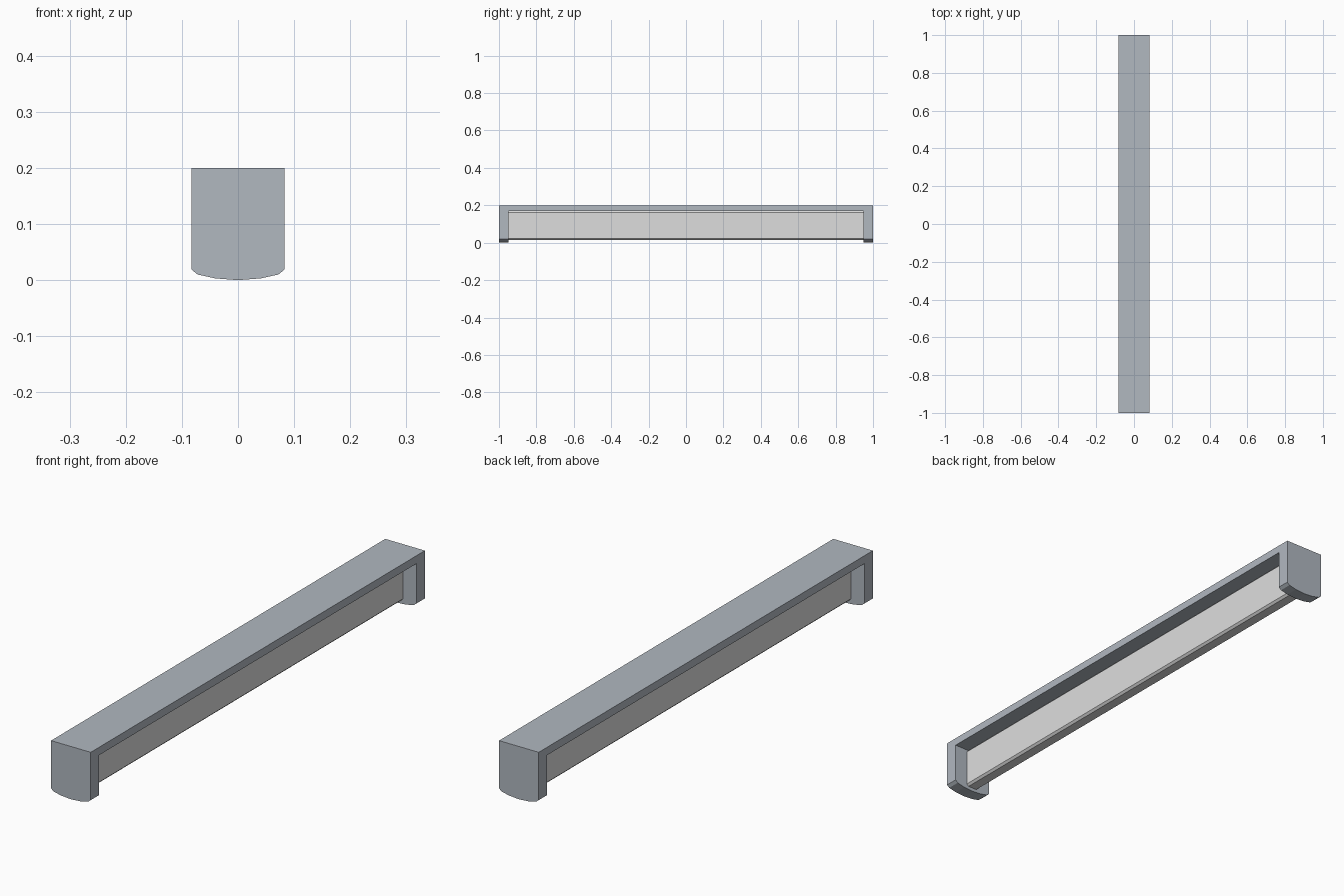
import bpy, bmesh

cube = bpy.data.objects.get("Cube")
if cube:
    bpy.data.objects.remove(cube, do_unlink=True)


def material(name, rgb):
    m = bpy.data.materials.new(name)
    m.use_nodes = True
    m.diffuse_color = (*rgb, 1)
    m.node_tree.nodes["Principled BSDF"].inputs["Base Color"].default_value = (*rgb, 1)
    return m


def extrude_profile(name, half, half_length, mat):
    """Mirror a half outline (x, z) and extrude it along y."""
    outline = half + [(-x, z) for x, z in reversed(half) if x > 0]
    bm = bmesh.new()
    face = bm.faces.new([bm.verts.new((x, -half_length, z)) for x, z in outline])
    geom = bmesh.ops.extrude_face_region(bm, geom=[face])["geom"]
    verts = [v for v in geom if isinstance(v, bmesh.types.BMVert)]
    bmesh.ops.translate(bm, verts=verts, vec=(0, 2 * half_length, 0))
    bmesh.ops.recalc_face_normals(bm, faces=bm.faces[:])
    mesh = bpy.data.meshes.new(name)
    bm.to_mesh(mesh)
    bm.free()
    mesh.materials.append(mat)
    obj = bpy.data.objects.new(name, mesh)
    bpy.context.collection.objects.link(obj)
    return obj


grey = material("blue grey metal", (0.44, 0.48, 0.53))
pale = material("pale diffuser", (0.73, 0.73, 0.73))

HALF_WIDTH, TOP, ROOF = 0.083, 0.2, 0.17
INNER = 0.95

# Housing: one bar with a bowed underside, opened between the end caps
housing = extrude_profile("housing", [
    (0, 0), (0.04, 0.003), (0.072, 0.01), (HALF_WIDTH, 0.019), (HALF_WIDTH, TOP),
], 1, grey)
cutter = extrude_profile("slot_cutter", [(0.2, -0.1), (0.2, ROOF)], INNER, grey)
cut = housing.modifiers.new("slot", "BOOLEAN")
cut.operation = "DIFFERENCE"
cut.solver = "EXACT"
cut.object = cutter
bpy.context.view_layer.objects.active = housing
housing.select_set(True)
bpy.ops.object.modifier_apply(modifier=cut.name)
bpy.data.objects.remove(cutter, do_unlink=True)

# Diffuser: narrow panel with chamfered long edges, held between the caps
HALF_PANEL, BOTTOM, CHAMFER = 0.027, 0.014, 0.008
extrude_profile("diffuser_panel", [
    (HALF_PANEL - CHAMFER, BOTTOM), (HALF_PANEL, BOTTOM + CHAMFER),
    (HALF_PANEL, ROOF - CHAMFER), (HALF_PANEL - CHAMFER, ROOF),
], INNER, pale)
